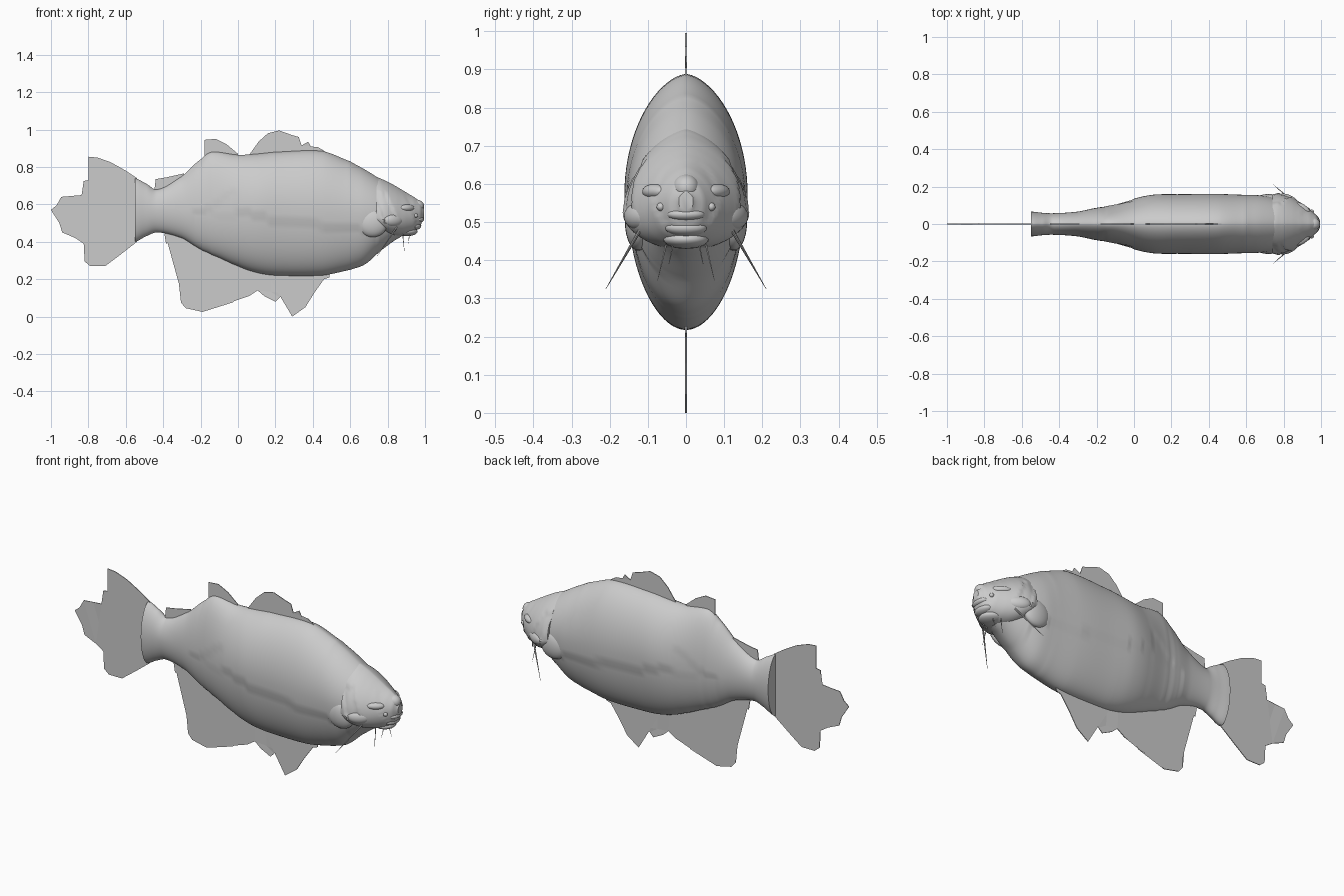
import bpy, bmesh, math
from mathutils import Vector

cube = bpy.data.objects.get("Cube")
if cube:
    bpy.data.objects.remove(cube)

grey = bpy.data.materials.new("pale grey")
grey.use_nodes = True
colour = (0.6, 0.6, 0.6, 1)
grey.diffuse_color = colour
bsdf = grey.node_tree.nodes["Principled BSDF"]
bsdf.inputs["Base Color"].default_value = colour
bsdf.inputs["Roughness"].default_value = 0.7


def add_object(name, bm, smooth=True):
    mesh = bpy.data.meshes.new(name)
    bmesh.ops.recalc_face_normals(bm, faces=bm.faces)
    bm.to_mesh(mesh)
    bm.free()
    obj = bpy.data.objects.new(name, mesh)
    bpy.context.collection.objects.link(obj)
    mesh.materials.append(grey)
    if smooth:
        bpy.ops.object.select_all(action='DESELECT')
        obj.select_set(True)
        bpy.context.view_layer.objects.active = obj
        bpy.ops.object.shade_smooth_by_angle(angle=math.radians(40))
    return obj


def smooth_stations(stations, steps):
    """Catmull-Rom interpolation of the cross-section stations."""
    pts = [Vector(s) for s in stations]
    pts = [pts[0]] + pts + [pts[-1]]
    out = []
    for a, b, c, d in zip(pts, pts[1:], pts[2:], pts[3:]):
        for i in range(steps):
            t = i / steps
            p = 0.5 * (2 * b + (c - a) * t + (2 * a - 5 * b + 4 * c - d) * t * t
                       + (3 * b - a - 3 * c + d) * t ** 3)
            p[0] = b[0] + (c[0] - b[0]) * t
            out.append(p)
    return out + [pts[-1]]


def loft(name, stations, steps, upper, lower, relief, sides=80):
    """Skin of rings; a station is x, top, widest height, bottom, half width."""
    bm = bmesh.new()
    rings = []
    for x, top, mid, low, half in smooth_stations(stations, steps):
        ring = []
        for k in range(sides):
            a = 2 * math.pi * k / sides
            s, c = math.sin(a), math.cos(a)
            z = mid + s * ((top - mid) if s > 0 else (mid - low))
            y = math.copysign(abs(c) ** (upper if s > 0 else lower), c) * half
            ring.append(bm.verts.new((x, y * relief(x, z), z)))
        rings.append(ring)
    for r, q in zip(rings, rings[1:]):
        for k in range(sides):
            n = (k + 1) % sides
            bm.faces.new((r[k], r[n], q[n], q[k]))
    bm.faces.new(rings[0])
    bm.faces.new(rings[-1])
    return add_object(name, bm)


# Body: overlapping plates meet along the lateral line
def body_relief(x, z):
    line = 0.55 - 0.13 * max(x, 0) + 0.01 * math.sin(24 * x)
    scale = 1.0
    if z < line and -0.25 < x < 0.75:
        scale -= 0.045
    if x < 0 and line < z < 0.69 + 0.7 * x:
        scale -= 0.03
    return scale + 0.008 * math.sin(19 * x)


body = [
    (-0.55, 0.74, 0.57, 0.40, 0.066), (-0.49, 0.71, 0.57, 0.43, 0.06),
    (-0.43, 0.68, 0.57, 0.45, 0.058), (-0.3, 0.75, 0.57, 0.42, 0.066),
    (-0.2, 0.84, 0.57, 0.36, 0.086), (-0.14, 0.88, 0.57, 0.33, 0.098),
    (0, 0.865, 0.57, 0.27, 0.135), (0.1, 0.87, 0.58, 0.235, 0.155),
    (0.2, 0.88, 0.58, 0.22, 0.16), (0.45, 0.885, 0.57, 0.22, 0.16),
    (0.6, 0.83, 0.56, 0.25, 0.157), (0.68, 0.785, 0.55, 0.28, 0.152),
    (0.76, 0.735, 0.54, 0.35, 0.135), (0.86, 0.68, 0.54, 0.42, 0.1),
    (0.93, 0.63, 0.54, 0.45, 0.06),
]
loft("body", body, 8, 1.2, 1.05, body_relief)


# Head: shell with broad cheeks, layered folds and a blunt snout
def head_relief(x, z):
    fold = 0.05 if math.sin(38 * x + 16 * z) > 0.3 else 0
    return 1 - fold * (0.5 < z < 0.66)


head = [
    (0.74, 0.745, 0.53, 0.47, 0.158), (0.78, 0.73, 0.525, 0.445, 0.166),
    (0.83, 0.705, 0.525, 0.43, 0.15), (0.89, 0.67, 0.53, 0.435, 0.115),
    (0.94, 0.64, 0.54, 0.455, 0.082), (0.975, 0.615, 0.55, 0.485, 0.05),
    (0.995, 0.58, 0.555, 0.53, 0.02),
]
loft("head_shell", head, 5, 1.35, 0.8, head_relief)


# Rounded features of the face
def blob(name, centre, size, tilt=0):
    bm = bmesh.new()
    bmesh.ops.create_uvsphere(bm, u_segments=24, v_segments=14, radius=1)
    bmesh.ops.scale(bm, vec=size, verts=bm.verts)
    obj = add_object(name, bm)
    obj.location = centre
    obj.rotation_euler = (0, 0, tilt)


blob("snout", (0.955, 0, 0.59), (0.04, 0.035, 0.035))
blob("upper_lip", (0.965, 0, 0.52), (0.03, 0.05, 0.018))
blob("lower_lip", (0.945, 0, 0.485), (0.035, 0.055, 0.022))
blob("chin", (0.9, 0, 0.455), (0.06, 0.06, 0.025))
for side, word in ((1, "left"), (-1, "right")):
    blob(word + "_eye", (0.95, side * 0.066, 0.54), (0.012, 0.011, 0.011))
    blob(word + "_brow", (0.9, side * 0.08, 0.58), (0.05, 0.025, 0.02), -side * 0.6)
    blob(word + "_cheek", (0.83, side * 0.125, 0.515), (0.06, 0.028, 0.035), -side * 0.5)
    blob(word + "_gill_cover", (0.72, side * 0.125, 0.5), (0.08, 0.035, 0.075))


# Barbels: tapering spikes
def spike(name, start, end, radius):
    start, end = Vector(start), Vector(end)
    bm = bmesh.new()
    bmesh.ops.create_cone(bm, cap_ends=True, segments=8, radius1=radius,
                          radius2=0.0006, depth=(end - start).length)
    obj = add_object(name, bm)
    obj.location = (start + end) / 2
    obj.rotation_euler = (end - start).to_track_quat('Z', 'Y').to_euler()


for side, word in ((1, "left"), (-1, "right")):
    spike(word + "_long_barbel", (0.85, side * 0.12, 0.48), (0.745, side * 0.21, 0.325), 0.005)
    spike(word + "_middle_barbel", (0.88, side * 0.05, 0.45), (0.89, side * 0.075, 0.345), 0.003)
    spike(word + "_short_barbel", (0.92, side * 0.03, 0.46), (0.91, side * 0.045, 0.39), 0.003)


# Fins: thin ragged sheets on the centre plane
def fin(name, outline):
    bm = bmesh.new()
    face = bm.faces.new([bm.verts.new((x, 0, z)) for x, z in outline])
    bmesh.ops.triangulate(bm, faces=[face])
    obj = add_object(name, bm, smooth=False)
    plate = obj.modifiers.new("thickness", 'SOLIDIFY')
    plate.thickness = 0.004
    plate.offset = 0


fin("tail_fin", [
    (-0.54, 0.74), (-0.6, 0.78), (-0.68, 0.825), (-0.75, 0.85), (-0.8, 0.855),
    (-0.8, 0.73), (-0.825, 0.725), (-0.83, 0.65), (-0.945, 0.64), (-0.97, 0.595),
    (-1, 0.57), (-0.955, 0.5), (-0.94, 0.45), (-0.87, 0.42), (-0.825, 0.39),
    (-0.82, 0.295), (-0.79, 0.27), (-0.71, 0.27), (-0.63, 0.33), (-0.54, 0.4)])
fin("front_dorsal_fin", [
    (0.06, 0.8), (0.06, 0.865), (0.11, 0.935), (0.16, 0.98), (0.22, 0.995),
    (0.29, 0.97), (0.325, 0.96), (0.34, 0.915), (0.375, 0.935), (0.4, 0.89),
    (0.43, 0.905), (0.47, 0.88), (0.47, 0.8)])
fin("rear_dorsal_fin", [
    (-0.18, 0.8), (-0.18, 0.945), (-0.12, 0.95), (-0.06, 0.92), (0, 0.87), (0, 0.8)])
fin("small_back_fin", [
    (-0.45, 0.65), (-0.44, 0.735), (-0.38, 0.745), (-0.29, 0.765), (-0.29, 0.68)])
fin("belly_fin", [
    (-0.4, 0.48), (-0.385, 0.39), (-0.355, 0.4), (-0.335, 0.345), (-0.305, 0.325),
    (-0.305, 0.075), (-0.28, 0.045), (-0.19, 0.025), (-0.135, 0.055), (-0.03, 0.075),
    (0, 0.1), (0.06, 0.11), (0.105, 0.14), (0.14, 0.11), (0.2, 0.08), (0.245, 0.125),
    (0.27, 0.105), (0.29, 0), (0.36, 0.05), (0.41, 0.13), (0.46, 0.2), (0.49, 0.21),
    (0.49, 0.3), (0.1, 0.32), (-0.2, 0.45)])
